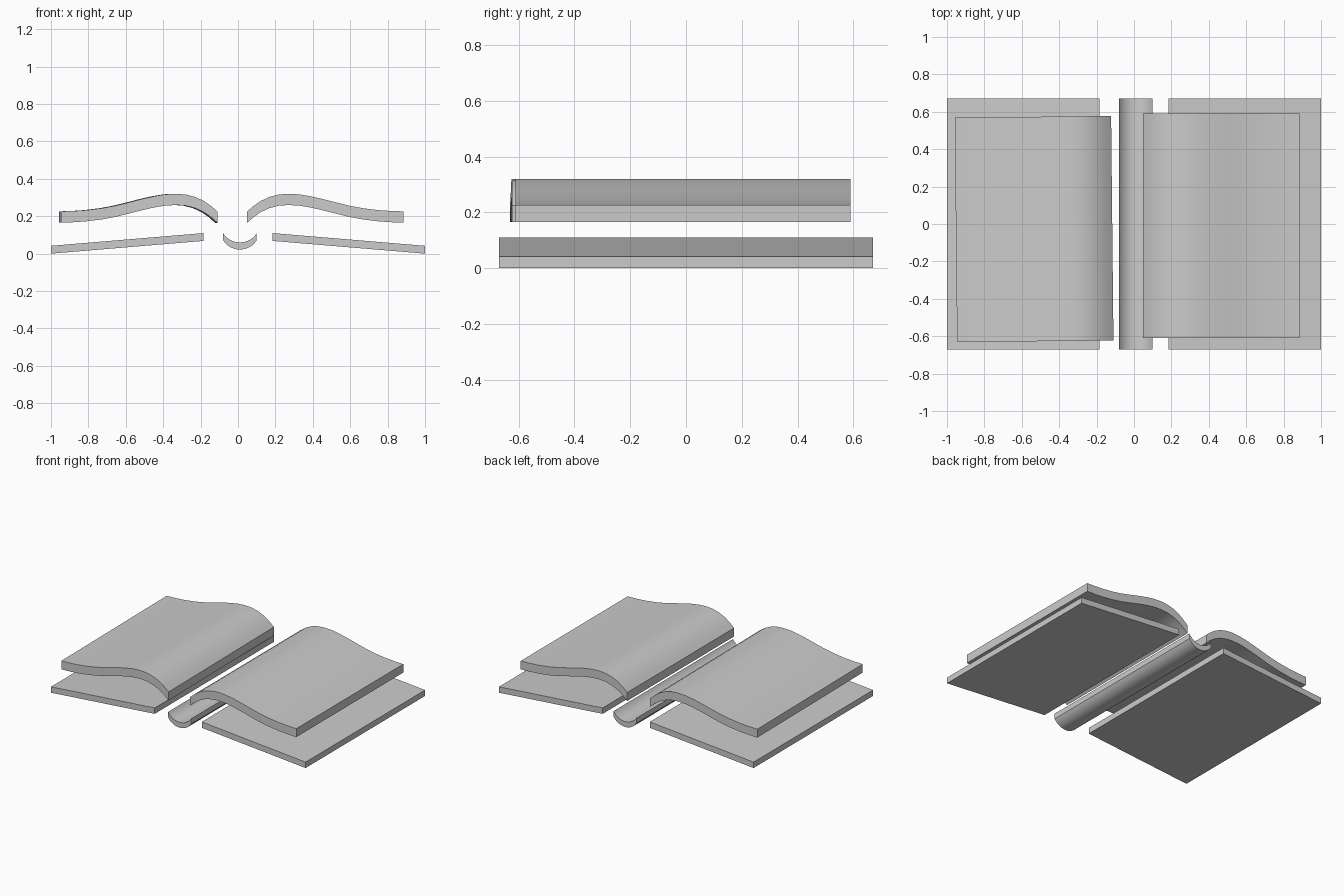
import bpy, math
from mathutils import Matrix

if "Cube" in bpy.data.objects:
    bpy.data.objects.remove(bpy.data.objects["Cube"])


def slab(name, top, thick, y0, y1, matrix=Matrix.Identity(4), smooth=False):
    """Extrude a strip (top line, constant vertical thickness) along y."""
    outline = top + [(x, z - thick) for x, z in reversed(top)]
    n, m = len(outline), len(top)
    verts = [(x, y, z) for y in (y0, y1) for x, z in outline]
    faces = [(i, i + n, (i + 1) % n + n, (i + 1) % n) for i in range(n)]
    for i in range(m - 1):
        cap = (i, i + 1, n - 2 - i, n - 1 - i)
        faces += [cap, tuple(v + n for v in reversed(cap))]
    mesh = bpy.data.meshes.new(name)
    mesh.from_pydata(verts, [], faces)
    if sum(a[0] * b[1] - b[0] * a[1] for a, b in zip(outline, outline[1:] + outline[:1])) > 0:
        mesh.flip_normals()
    mesh.update()
    obj = bpy.data.objects.new(name, mesh)
    bpy.context.collection.objects.link(obj)
    # outward normals
    bpy.context.view_layer.objects.active = obj
    obj.select_set(True)
    bpy.ops.object.mode_set(mode='EDIT')
    bpy.ops.mesh.select_all(action='SELECT')
    bpy.ops.mesh.normals_make_consistent(inside=False)
    bpy.ops.object.mode_set(mode='OBJECT')
    if smooth:
        bpy.ops.object.shade_smooth_by_angle(angle=math.radians(30))
    obj.select_set(False)
    obj.matrix_world = matrix
    return obj


# Covers, sloping down away from the spine
for side, label in ((-1, "left"), (1, "right")):
    slab(label + "_cover", [(side * 0.185, 0.11), (side * 1.0, 0.042)], 0.042, -0.67, 0.67)

# Curved spine
spine = []
for i in range(13):
    t = -1 + i / 6
    a = t * math.radians(62)
    spine.append((0.01 + 0.09 * math.sin(a) / math.sin(math.radians(62)),
                  0.06 + 0.05 * (1 - math.cos(a)) / (1 - math.cos(math.radians(62)))))
slab("spine", spine, 0.038, -0.67, 0.67, smooth=True)

# Page blocks: profile measured from the block's centre
page = [(-0.418, 0.225), (-0.385, 0.254), (-0.345, 0.282), (-0.30, 0.303), (-0.25, 0.316),
        (-0.20, 0.32), (-0.14, 0.317), (-0.08, 0.307), (-0.01, 0.291), (0.06, 0.273),
        (0.13, 0.256), (0.20, 0.243), (0.28, 0.233), (0.35, 0.228), (0.418, 0.226)]
slab("right_pages", page, 0.06, -0.6, 0.6, Matrix.Translation((0.467, -0.01, 0)), True)
slab("left_pages", [(-x, z) for x, z in page], 0.06, -0.6, 0.6,
     Matrix.Translation((-0.534, -0.027, 0)) @ Matrix.Rotation(math.radians(0.6), 4, 'Z'), True)
